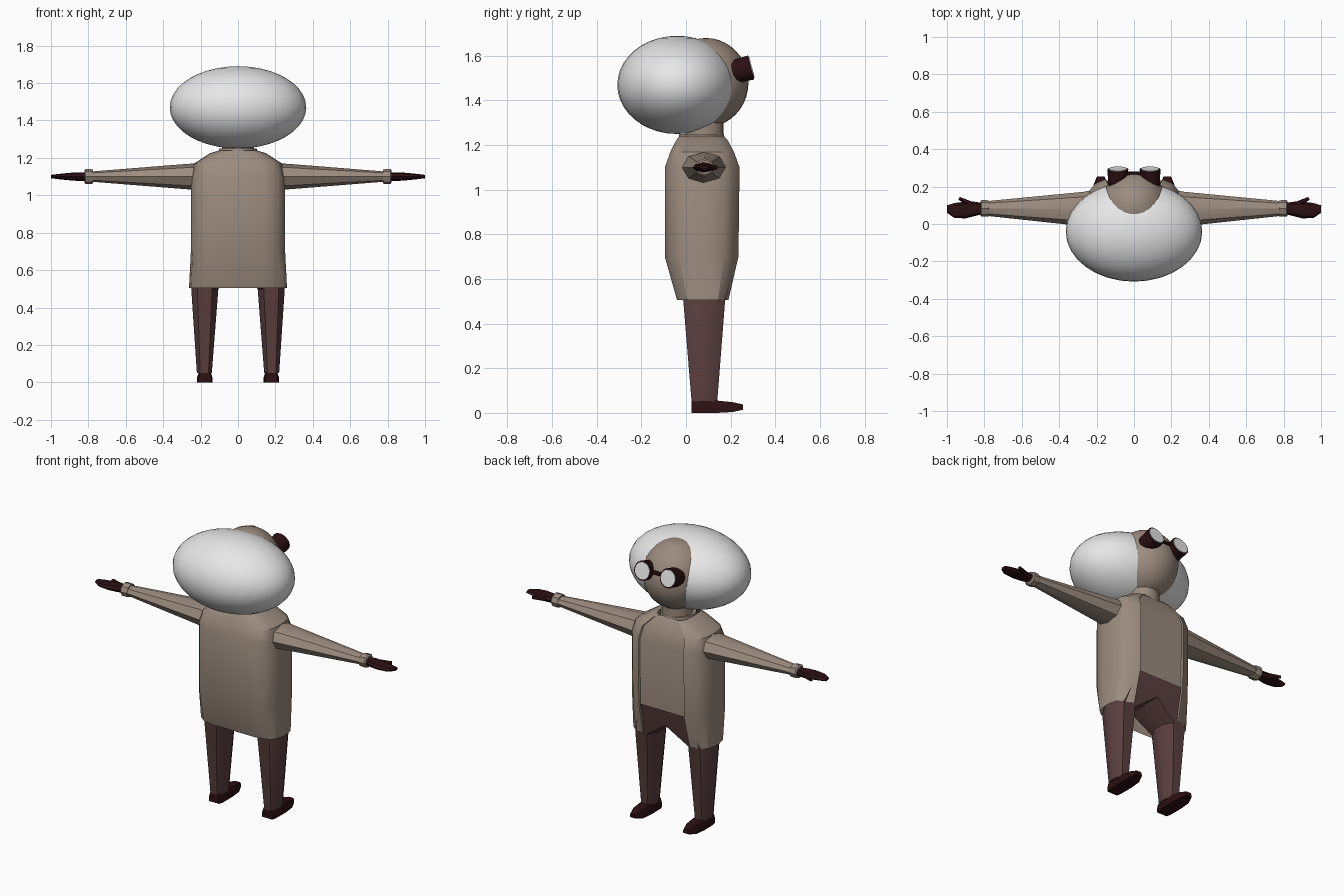
import bpy, bmesh, math
from mathutils import Vector, Matrix

if "Cube" in bpy.data.objects:
    bpy.data.objects.remove(bpy.data.objects["Cube"], do_unlink=True)

parts = []


def material(name, r, g, b):
    m = bpy.data.materials.new(name)
    m.use_nodes = True
    m.diffuse_color = (r, g, b, 1)
    m.node_tree.nodes["Principled BSDF"].inputs["Base Color"].default_value = (r, g, b, 1)
    return m


tan = material("tan", 0.33, 0.26, 0.21)
plum = material("dark_plum", 0.105, 0.05, 0.05)
dark = material("deep_maroon", 0.025, 0.005, 0.006)
white = material("pale_grey", 0.8, 0.8, 0.8)


def finish(name, bm, mat):
    bmesh.ops.recalc_face_normals(bm, faces=bm.faces)
    me = bpy.data.meshes.new(name)
    bm.to_mesh(me)
    bm.free()
    me.materials.append(mat)
    ob = bpy.data.objects.new(name, me)
    bpy.context.collection.objects.link(ob)
    parts.append(ob)
    return ob


def loft(name, rings, mat, caps=True, drop=None):
    """Skin a list of equal-length point rings; drop(center) removes faces."""
    bm = bmesh.new()
    rows = [[bm.verts.new(p) for p in ring] for ring in rings]
    n = len(rows[0])
    for a, b in zip(rows, rows[1:]):
        for i in range(n):
            j = (i + 1) % n
            bm.faces.new((a[i], a[j], b[j], b[i]))
    if caps:
        bm.faces.new(rows[0])
        bm.faces.new(rows[-1])
    if drop:
        gone = [f for f in bm.faces if drop(f.calc_center_median())]
        bmesh.ops.delete(bm, geom=gone, context="FACES")
    return finish(name, bm, mat)


def ellipse(center, u, v, n=8, turn=0.0):
    c, u, v = Vector(center), Vector(u), Vector(v)
    angles = [2 * math.pi * (i + turn) / n for i in range(n)]
    return [c + u * math.cos(t) + v * math.sin(t) for t in angles]


def ellipsoid(name, center, radii, mat):
    bm = bmesh.new()
    bmesh.ops.create_uvsphere(bm, u_segments=32, v_segments=20, radius=1)
    bm.transform(Matrix.Translation(center) @ Matrix.Diagonal((*radii, 1)))
    return finish(name, bm, mat)


def tube(name, a, b, ra, rb, mat, n=16):
    a, b = Vector(a), Vector(b)
    d = (b - a).normalized()
    u = d.orthogonal().normalized()
    v = d.cross(u)
    return loft(name, [ellipse(p, u * r, v * r, n) for p, r in ((a, ra), (b, rb))], mat)


# Coat: rounded-box section with a recessed front panel that stops at the hips
half = [(0, .95), (.58, .95), (.6, 1), (.82, .86), (.96, .6), (1, .2),
        (1, -.2), (.96, -.6), (.82, -.86), (.55, -1), (0, -1)]
section = half + [(-u, v) for u, v in half[-2:0:-1]]


def coat_ring(z, hx, back, front):
    mid, hy = (front + back) / 2, (front - back) / 2
    return [(u * hx, mid + v * hy, z) for u, v in section]


coat = [(.505, .262, -.04, .19), (.7, .252, -.095, .235), (1.1, .252, -.095, .24),
        (1.17, .235, -.07, .215), (1.225, .15, -.042, .185), (1.24, .1, -.03, .17)]
loft("coat", [coat_ring(*r) for r in coat], tan, caps=False,
     drop=lambda c: c.z < .7 and c.y > .1 and abs(c.x) < .1)
tube("collar", (0, .07, 1.215), (0, .07, 1.25), .105, .1, tan)
tube("neck", (0, .083, 1.2), (0, .083, 1.34), .086, .086, tan)

# Head and hair
ellipsoid("head", (0, .09, 1.48), (.185, .19, .2), tan)
ellipsoid("hair", (0, -.04, 1.47), (.365, .268, .22), white)

# Goggles tilted slightly upward
look = Vector((0, .97, .25)).normalized()
tube("goggle_bridge", (-.06, .268, 1.545), (.06, .268, 1.545), .012, .012, dark, 8)

for side, word in ((1, "left"), (-1, "right")):
    rim = Vector((side * .086, .292, 1.548))
    tube("goggle_cup_" + word, rim - look * .085, rim, .053, .056, dark, 20)
    tube("goggle_lens_" + word, rim - look * .004, rim + look * .004, .048, .048, white, 20)

    # Sleeve, cuff, mitten-like hand and thumb run outward along x
    def limb(name, rows, mat):
        rings = [ellipse((side * x, y, 1.1), (0, ry, 0), (0, 0, rz)) for x, y, ry, rz in rows]
        return loft(name + "_" + word, rings, mat)

    limb("sleeve", [(.18, .08, .11, .072), (.27, .08, .092, .068), (.8, .083, .038, .026)], tan)
    limb("cuff", [(.775, .083, .042, .037), (.785, .083, .044, .04),
                  (.815, .083, .044, .04), (.822, .083, .036, .032)], tan)
    limb("hand", [(.8, .083, .028, .022), (.86, .08, .04, .023), (.9, .075, .045, .02),
                  (.96, .072, .04, .014), (1, .08, .02, .009)], dark)
    tube("thumb_" + word, (side * .86, .1, 1.1), (side * .935, .137, 1.1), .017, .009, dark, 6)

    # Trouser leg: inner edge meets its twin above the crotch
    def leg_ring(z, inner, outer, back, front):
        cx, cy = (inner + outer) / 2, (back + front) / 2
        a, b = (outer - inner) / 2, (front - back) / 2
        pts = [(1, .4), (.55, 1), (-.55, 1), (-1, .4), (-1, -.4), (-.55, -1), (.55, -1), (1, -.4)]
        if z > .55:
            pts = [(-1 if u < 0 else u, v) for u, v in pts]
        return [(side * (cx + u * a), cy + v * b, z) for u, v in pts]

    legs = [(.73, 0, .235, -.05, .222), (.6, 0, .238, -.03, .2),
            (.5, .105, .25, -.012, .175), (.05, .14, .22, .025, .14)]
    loft("trouser_leg_" + word, [leg_ring(*r) for r in legs], plum)

    # Shoe: tapered box running forward
    shoe = [(.025, .034, 0, .055), (.05, .04, 0, .056), (.14, .041, 0, .055),
            (.21, .038, .004, .048), (.255, .02, .014, .038)]
    loft("shoe_" + word, [[(side * .178 + sx * w, y, z) for sx, z in
                           ((-1, lo), (1, lo), (1, (lo + hi) / 2), (.75, hi), (-.75, hi), (-1, (lo + hi) / 2))]
                          for y, w, lo, hi in shoe], dark)

# Smooth shading with crisp edges
bpy.ops.object.select_all(action="DESELECT")
for ob in parts:
    ob.select_set(True)
bpy.context.view_layer.objects.active = parts[0]
bpy.ops.object.shade_smooth_by_angle(angle=math.radians(32))
